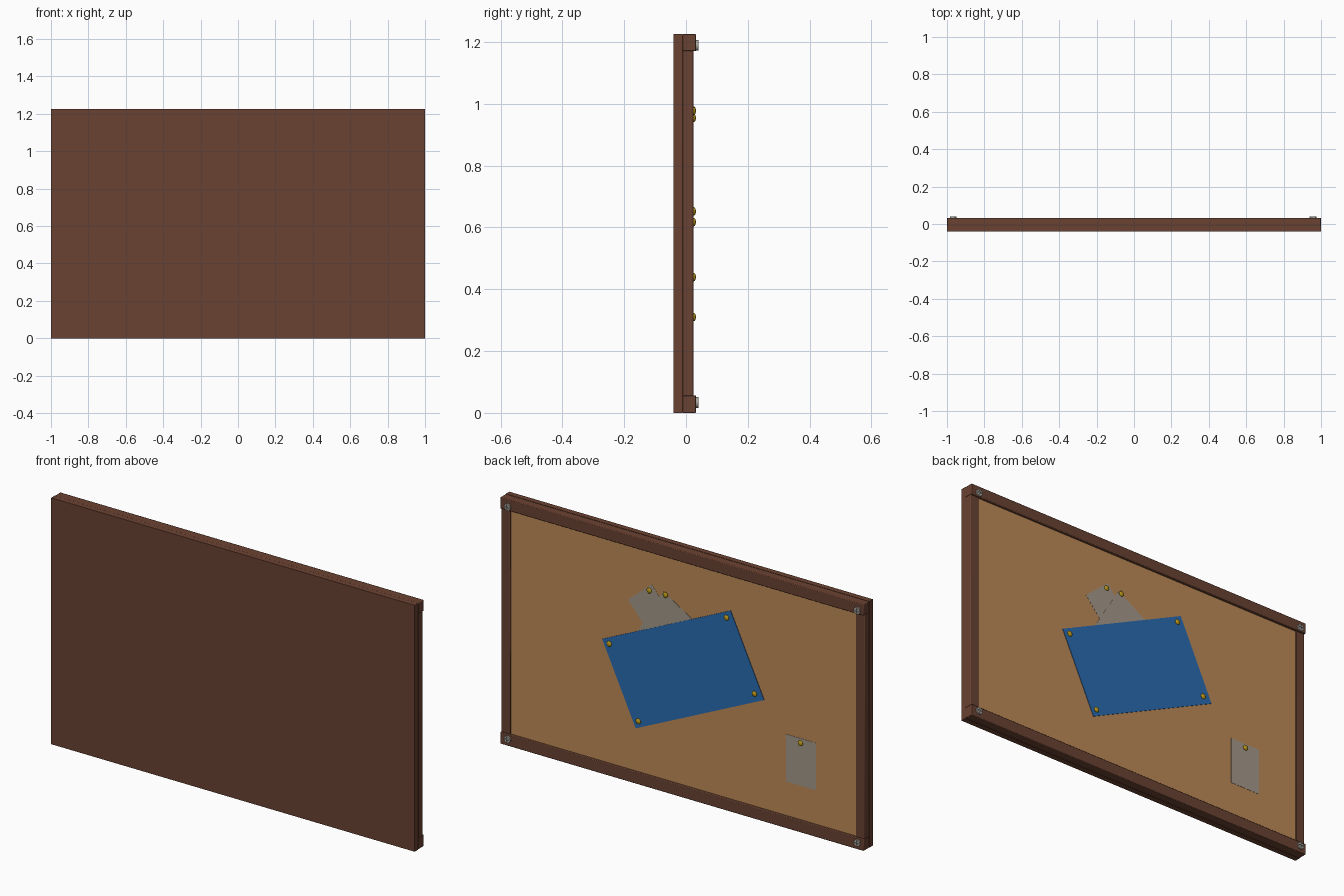
import bpy, math

if "Cube" in bpy.data.objects:
    bpy.data.objects.remove(bpy.data.objects["Cube"])


def material(name, srgb):
    lin = [((c / 255 + 0.055) / 1.055) ** 2.4 if c > 10 else c / 255 / 12.92 for c in srgb]
    m = bpy.data.materials.new(name)
    m.diffuse_color = (*lin, 1)
    m.use_nodes = True
    m.node_tree.nodes["Principled BSDF"].inputs["Base Color"].default_value = m.diffuse_color
    return m


WOOD = material("brown wood", (106, 66, 50))
CORK = material("cork", (190, 138, 86))
PAPER = material("grey paper", (164, 153, 138))
BLUE = material("blue card", (42, 108, 178))
BRASS = material("brass", (186, 150, 22))
STEEL = material("steel", (168, 163, 156))


def box(name, lo, hi, mat, bevel=0.0, turn=0.0):
    """Box between two corners, optionally turned in the plane of the board."""
    mid = [(a + b) / 2 for a, b in zip(lo, hi)]
    bpy.ops.mesh.primitive_cube_add(size=1, location=mid)
    ob = bpy.context.object
    ob.name = name
    ob.scale = [b - a for a, b in zip(lo, hi)]
    bpy.ops.object.transform_apply(location=False, rotation=False, scale=True)
    ob.rotation_euler.y = math.radians(turn)
    ob.data.materials.append(mat)
    if bevel:
        mod = ob.modifiers.new("soft edge", 'BEVEL')
        mod.width = bevel
        mod.segments = 2
        bpy.ops.object.shade_smooth_by_angle(angle=math.radians(35))
    return ob


def sheet(name, x, z, w, h, y0, y1, mat, turn=0.0):
    return box(name, (x - w / 2, y0, z - h / 2), (x + w / 2, y1, z + h / 2), mat, 0, turn)


H = 1.225      # board height
BACK = -0.012  # seam between backing board and rails

# Backing board and cork
box("backing_board", (-1, -0.04, 0), (1, BACK, H), WOOD)
box("cork_panel", (-0.955, BACK - 0.002, 0.05), (0.955, 0.02, 1.175), CORK)

# Frame rails: the top and bottom stand a little prouder than the sides
box("bottom_rail", (-1, BACK, 0), (1, 0.033, 0.057), WOOD, 0.003)
box("top_rail", (-1, BACK, 1.17), (1, 0.033, H), WOOD, 0.003)
for side, x0, x1 in (("left", -1, -0.95), ("right", 0.95, 1)):
    box(side + "_rail", (x0, BACK, 0.055), (x1, 0.025, 1.172), WOOD, 0.003)

# Pinned sheets
sheet("small_note", -0.6475, 0.3435, 0.165, 0.235, 0.0195, 0.0212, PAPER)
sheet("tilted_note", 0.164, 0.863, 0.17, 0.235, 0.0195, 0.0207, PAPER, 40)
sheet("large_note", 0.085, 0.7595, 0.28, 0.37, 0.0195, 0.0214, PAPER, -31)
sheet("blue_card", 0, 0.632, 0.779, 0.436, 0.0195, 0.0228, BLUE, 25)

# Push pins: flattened brass domes
pins = [(0.405, 0.652), (-0.24, 0.954), (-0.394, 0.617), (0.245, 0.31),
        (0.185, 0.976), (0.096, 0.978), (-0.647, 0.439)]
for i, (x, z) in enumerate(pins):
    bpy.ops.mesh.primitive_uv_sphere_add(segments=20, ring_count=12, radius=1, location=(x, 0.0255, z))
    pin = bpy.context.object
    pin.name = f"push_pin_{i + 1}"
    pin.scale = (0.0135, 0.0065, 0.0135)
    pin.data.materials.append(BRASS)
    bpy.ops.object.shade_smooth()

# Corner screws with a cross slot
for i, (x, z) in enumerate([(x, z) for x in (-0.967, 0.957) for z in (0.034, 1.189)]):
    bpy.ops.mesh.primitive_cylinder_add(vertices=24, radius=0.0175, depth=0.012,
                                        location=(x, 0.034, z), rotation=(math.pi / 2, 0, 0))
    screw = bpy.context.object
    screw.name = f"screw_{i + 1}"
    screw.data.materials.append(STEEL)
    bpy.ops.object.shade_smooth_by_angle(angle=math.radians(35))
    for w, h in ((0.004, 0.024), (0.024, 0.004)):
        cutter = sheet("slot_cutter", x, z, w, h, 0.036, 0.045, STEEL)
        cutter.hide_render = True
        cutter.hide_viewport = True
        cut = screw.modifiers.new("slot", 'BOOLEAN')
        cut.operation = 'DIFFERENCE'
        cut.object = cutter
